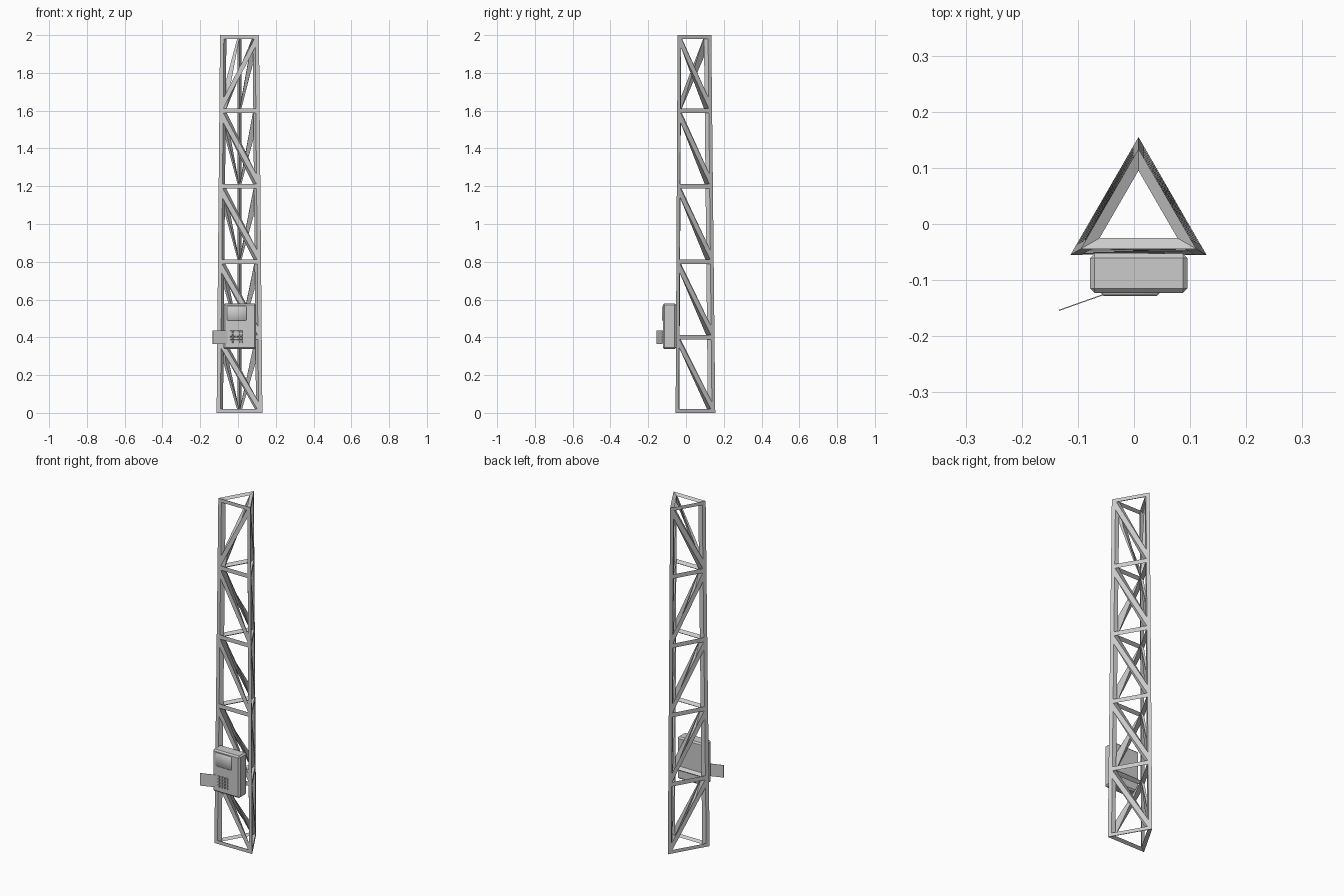
import bpy
import bmesh
import math
from mathutils import Vector

cube = bpy.data.objects.get("Cube")
if cube:
    bpy.data.objects.remove(cube, do_unlink=True)

grey = bpy.data.materials.new("galvanised_grey")
grey.use_nodes = True
grey.diffuse_color = (0.6, 0.6, 0.6, 1)
grey.node_tree.nodes["Principled BSDF"].inputs["Base Color"].default_value = (0.6, 0.6, 0.6, 1)


def add_object(name, bm):
    mesh = bpy.data.meshes.new(name)
    bm.to_mesh(mesh)
    bm.free()
    mesh.materials.append(grey)
    obj = bpy.data.objects.new(name, mesh)
    bpy.context.collection.objects.link(obj)
    return obj


def add_box(bm, low, high):
    low, high = Vector(low), Vector(high)
    verts = bmesh.ops.create_cube(bm, size=1)["verts"]
    bmesh.ops.scale(bm, vec=high - low, verts=verts)
    bmesh.ops.translate(bm, vec=(low + high) / 2, verts=verts)
    return verts


def box(name, low, high, bevel=0):
    bm = bmesh.new()
    add_box(bm, low, high)
    if bevel:
        bmesh.ops.bevel(bm, geom=bm.edges[:], offset=bevel, segments=1,
                        affect='EDGES', profile=0.5)
    return add_object(name, bm)


# Tapered lattice tower: three-sided bars, flat outside with a ridge inside
PANELS, DEPTH = 5, 0.039
LEG, BRACE, END = 0.02, 0.0125, 0.02
CENTRE = Vector((0.008, 0.015, 0))
bm = bmesh.new()


def make_ring(radius, z):
    ring = []
    for degrees in (210, 330, 90):      # front right, front left, rear
        a = math.radians(degrees)
        ring.append(bm.verts.new(CENTRE + Vector((radius * math.cos(a), radius * math.sin(a), z))))
    return ring


outer, inner = [], []
for level in range(PANELS + 1):
    t = level / PANELS
    radius = 0.14 + (0.119 - 0.14) * t
    outer.append(make_ring(radius, 2 * t))
    ridge_z = min(max(2 * t, 0.01), 1.99)
    inner.append(make_ring(radius - DEPTH, ridge_z))


def bar_width(a, b):
    """Width of the strip beside the edge between two (level, corner) nodes."""
    if a[1] == b[1]:
        return LEG
    if a[0] == b[0] and a[0] in (0, PANELS):
        return END
    return BRACE


def open_triangle(nodes):
    """Cut a triangular opening and join its rim to the inner ridges."""
    points = [outer[l][c] for l, c in nodes]
    ridges = [inner[l][c] for l, c in nodes]
    rim = []
    for i in range(3):
        here, after, before = nodes[i], nodes[(i + 1) % 3], nodes[i - 1]
        e1 = (points[(i + 1) % 3].co - points[i].co).normalized()
        e2 = (points[i - 1].co - points[i].co).normalized()
        shift = e1 * bar_width(here, before) + e2 * bar_width(here, after)
        rim.append(bm.verts.new(points[i].co + shift / e1.cross(e2).length))
    for i in range(3):
        j = (i + 1) % 3
        bm.faces.new((points[i], points[j], rim[j], rim[i]))
        bm.faces.new((rim[i], rim[j], ridges[j], ridges[i]))


for level in range(PANELS):
    top_panel = level == PANELS - 1
    for side in range(3):
        nxt = (side + 1) % 3
        a, b = (level, side), (level, nxt)
        c, d = (level + 1, nxt), (level + 1, side)
        # One brace per face; the front one swaps direction in the top panel
        rising = side == (0 if top_panel else 2)
        for triangle in (((a, b, c), (a, c, d)) if rising else ((a, b, d), (b, c, d))):
            open_triangle(triangle)

# Close the bars at both ends
for side in range(3):
    nxt = (side + 1) % 3
    for level in (0, PANELS):
        bm.faces.new((outer[level][side], outer[level][nxt],
                      inner[level][nxt], inner[level][side]))
bmesh.ops.recalc_face_normals(bm, faces=bm.faces)
add_object("lattice_tower", bm)

# Control box with chamfered edges
box("control_box", (-0.078, -0.123, 0.337), (0.095, -0.053, 0.58), 0.008)

# Raised display with softened, chamfered outline
display = box("display", (-0.058, -0.128, 0.488), (0.045, -0.112, 0.565), 0.004)
display.data.shade_smooth()

# Keypad: a grid of small tapered keys
bm = bmesh.new()
PITCH, KEY = 0.0175, 0.015
for col in range(4):
    for row in range(4):
        x = -0.044 + col * PITCH
        z = 0.369 + row * PITCH
        verts = add_box(bm, (x, -0.128, z), (x + KEY, -0.12, z + KEY))
        middle = Vector((x + KEY / 2, 0, z + KEY / 2))
        for v in verts:
            if v.co.y < -0.124:
                v.co.x += (middle.x - v.co.x) * 0.25
                v.co.z += (middle.z - v.co.z) * 0.25
add_object("keypad", bm)

# Open keypad cover, hinged beside the keys
hinge, tip = Vector((-0.055, -0.126, 0)), Vector((-0.134, -0.154, 0))
swing = tip - hinge
cover = box("keypad_cover", (0, -0.001, 0.365), (swing.length, 0.001, 0.437))
cover.location = hinge
cover.rotation_euler.z = math.atan2(swing.y, swing.x)
